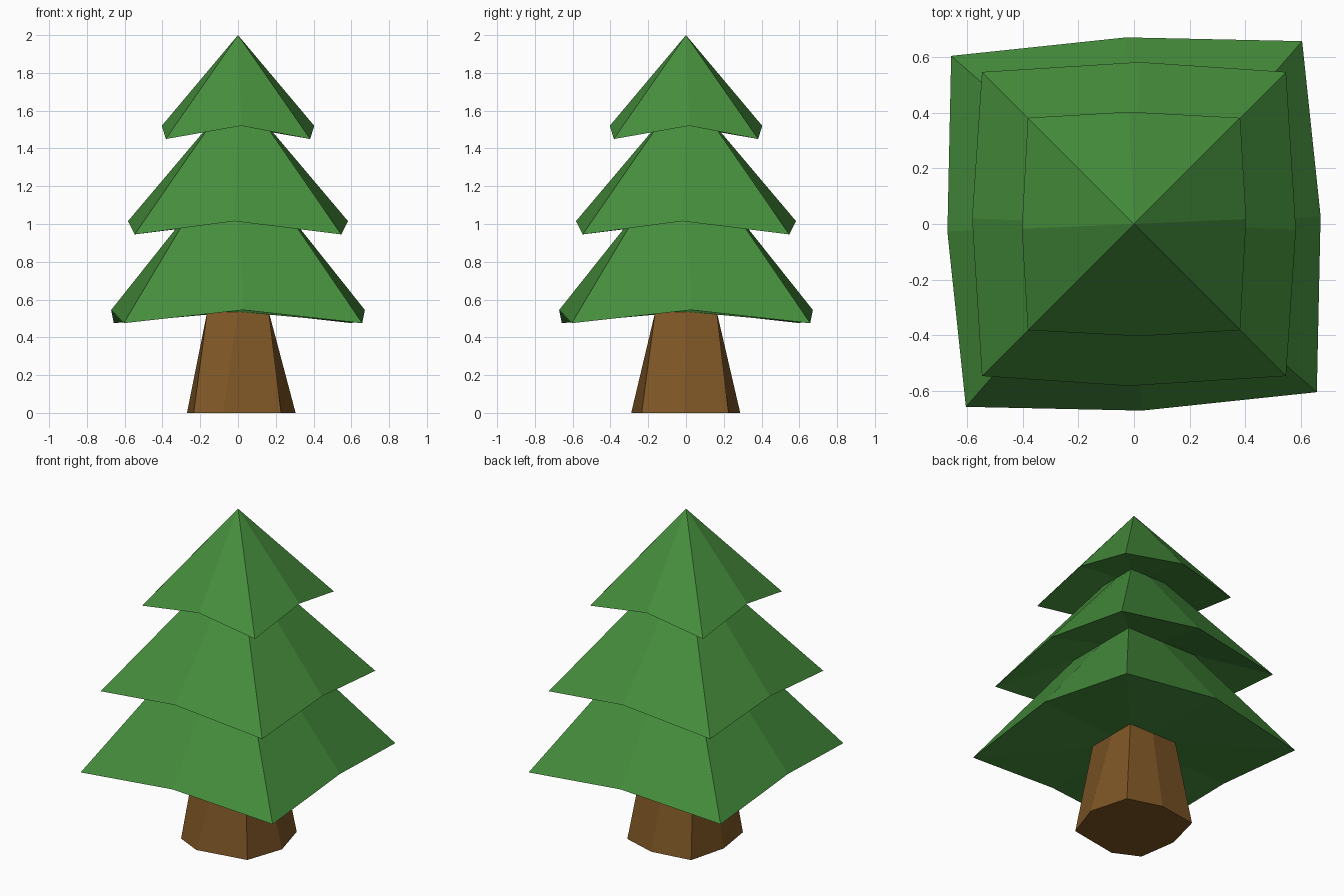
import bpy, bmesh, math

if "Cube" in bpy.data.objects:
    bpy.data.objects.remove(bpy.data.objects["Cube"])


def material(name, rgb):
    m = bpy.data.materials.new(name)
    m.diffuse_color = (*rgb, 1)
    m.use_nodes = True
    m.node_tree.nodes["Principled BSDF"].inputs["Base Color"].default_value = m.diffuse_color
    return m


GREEN = material("pine green", (0.060, 0.270, 0.045))
BROWN = material("bark brown", (0.209, 0.093, 0.019))


def ring(corner, mid, zc, zm, rot_c=0, rot_m=0):
    """Eight-point squarish ring: corners (odd) and side middles (even)."""
    pts = []
    for i in range(8):
        odd = i % 2
        a = math.radians(45 * i + (rot_c if odd else rot_m))
        r = corner * math.sqrt(2) if odd else mid
        pts.append((r * math.cos(a), r * math.sin(a), zc if odd else zm))
    return pts


def square(half, z):
    return ring(half, half, z, z)


def loft(name, rings, mat, cap_bottom=False, apex=None):
    """Skin a stack of rings, bottom to top, with flat faces."""
    bm = bmesh.new()
    loops = [[bm.verts.new(p) for p in r] for r in rings]
    for lo, hi in zip(loops, loops[1:]):
        for i in range(8):
            j = (i + 1) % 8
            bm.faces.new((lo[i], lo[j], hi[j], hi[i]))
    if cap_bottom:
        bm.faces.new(loops[0][::-1])
    if apex is not None:
        tip = bm.verts.new((0, 0, apex))
        for i in range(8):
            bm.faces.new((loops[-1][i], loops[-1][(i + 1) % 8], tip))
    me = bpy.data.meshes.new(name)
    bm.to_mesh(me)
    bm.free()
    me.materials.append(mat)
    ob = bpy.data.objects.new(name, me)
    bpy.context.collection.objects.link(ob)
    return ob


# Necks where each section of the tree meets the underside of the next
neck0 = square(0.163, 0.535)
neck1 = square(0.238, 1.09)
neck2 = square(0.122, 1.56)

# Trunk: slightly uneven eight-sided foot narrowing to a square neck
foot = [(0.305, -0.01, 0), (0.24, 0.225, 0), (0.035, 0.287, 0), (-0.21, 0.25, 0),
        (-0.27, 0.02, 0), (-0.235, -0.215, 0), (-0.08, -0.29, 0), (0.228, -0.235, 0)]
loft("trunk", [foot, neck0], BROWN, cap_bottom=True)

# Foliage tiers: underside out to a drooping rim, then up to the next neck
loft("lower_foliage", [neck0, ring(0.632, 0.672, 0.475, 0.545, 2.4, 2.4), neck1], GREEN)
loft("middle_foliage", [neck1, ring(0.547, 0.583, 0.945, 1.015, 0, -2), neck2], GREEN)
loft("upper_foliage", [neck2, ring(0.382, 0.404, 1.45, 1.52, 0, 2.5)], GREEN, apex=2.0)
